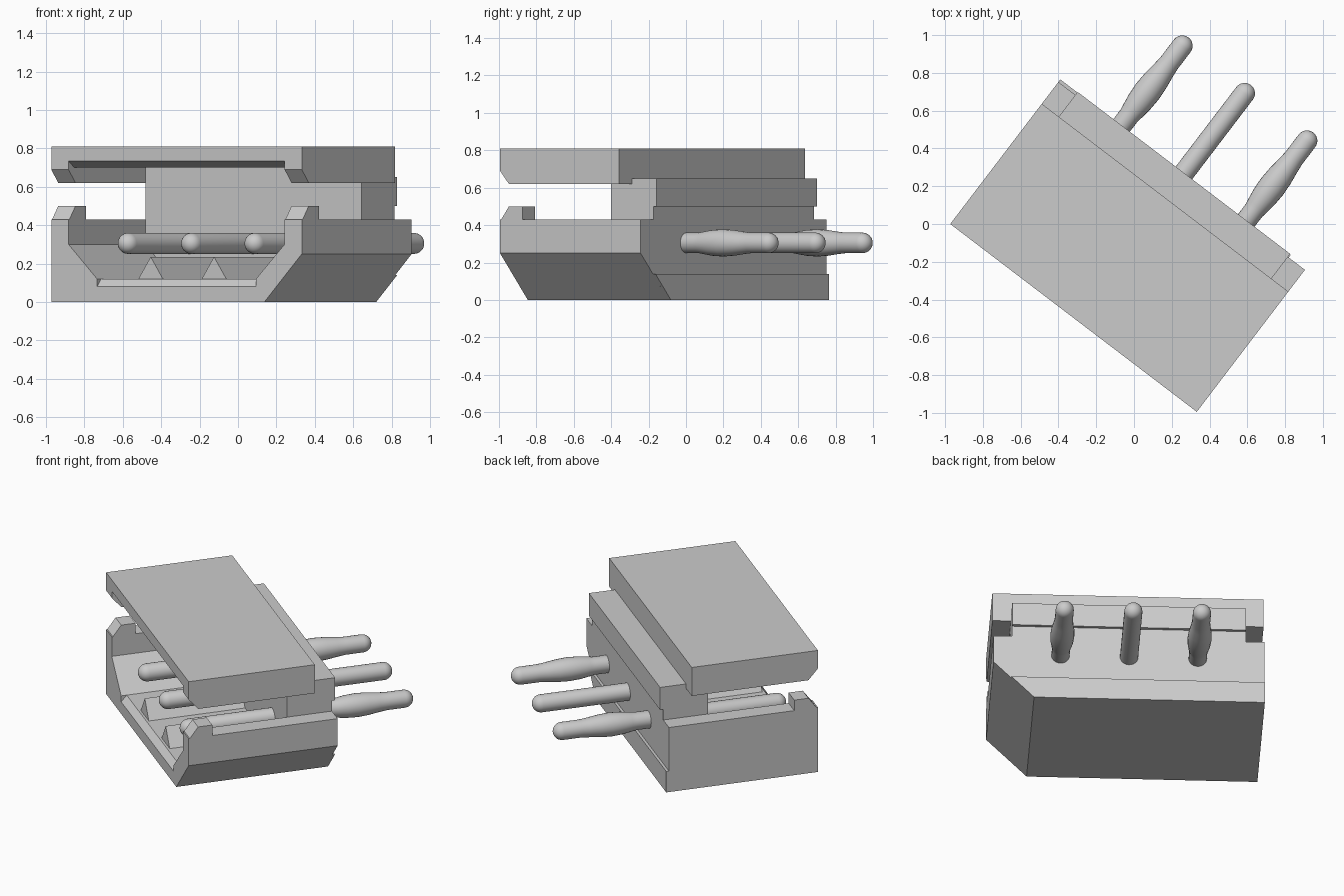
import bpy, bmesh, math
from mathutils import Matrix, Vector

if "Cube" in bpy.data.objects:
    bpy.data.objects.remove(bpy.data.objects["Cube"])

# Local frame: s runs along the front face, t runs towards the back, z up
W = 1.641      # width of the housing
B = 0.113      # side wall thickness
BACK = 0.945   # rear face depth
FRONT = 0.66   # front face of the rear block
FRAME = Matrix.Translation((-0.973, 0, 0)) @ Matrix.Rotation(math.radians(-37.3), 4, 'Z')


def finish(name, bm, smooth=False):
    bmesh.ops.recalc_face_normals(bm, faces=bm.faces)
    bm.transform(FRAME)
    if smooth:
        for f in bm.faces:
            f.smooth = True
    me = bpy.data.meshes.new(name)
    bm.to_mesh(me)
    bm.free()
    ob = bpy.data.objects.new(name, me)
    bpy.context.collection.objects.link(ob)
    return ob


def prism(name, pts, a, b, along='t'):
    """Extrude a profile: (s, z) points along t, or (t, z) points along s."""
    bm = bmesh.new()
    place = (lambda p, d: (p[0], d, p[1])) if along == 't' else (lambda p, d: (d, p[0], p[1]))
    face = bm.faces.new([bm.verts.new(place(p, a)) for p in pts])
    new = bmesh.ops.extrude_face_region(bm, geom=[face])['geom']
    shift = Vector((0, b - a, 0)) if along == 't' else Vector((b - a, 0, 0))
    bmesh.ops.translate(bm, vec=shift, verts=[g for g in new if isinstance(g, bmesh.types.BMVert)])
    return finish(name, bm)


def lathe(name, s, z, profile, seg=24):
    """Spin (t, radius) points about an axis running front to back."""
    bm = bmesh.new()
    rings = []
    for t, r in profile:
        if r < 1e-5:
            rings.append([bm.verts.new((s, t, z))] * seg)
        else:
            rings.append([bm.verts.new((s + r * math.cos(2 * math.pi * i / seg), t,
                                        z + r * math.sin(2 * math.pi * i / seg))) for i in range(seg)])
    for p, q in zip(rings, rings[1:]):
        for i in range(seg):
            j = (i + 1) % seg
            bm.faces.new(list(dict.fromkeys((p[i], p[j], q[j], q[i]))))
    return finish(name, bm, True)


# Lower tray: open channel at the front, solid at the rear
outer = [(0, 0), (W - 0.245, 0), (W, 0.25), (W, 0.43)]
prism("tray", outer + [(W - B, 0.43), (W - B, 0.30), (W - 0.30, 0.12), (W - 0.30, 0.08),
                       (0.30, 0.08), (0.30, 0.12), (B, 0.30), (B, 0.43), (0, 0.43)], 0, FRONT)
prism("tray_rear", outer + [(0, 0.43)], FRONT, BACK)
prism("rear_ledge", [(0, 0), (W - 0.245, 0), (W - 0.108, 0.14), (0, 0.14)], BACK, 0.962)

# Channel floor with a bevelled front edge
prism("tray_floor", [(0, 0.08), (0.035, 0.12), (FRONT, 0.12), (FRONT, 0.08)], 0.30, W - 0.30, 's')

# Triangular dividers between the pins
for side in (-1, 1):
    c = W / 2 + side * 0.2075
    prism("divider", [(c - 0.08, 0.12), (c + 0.08, 0.12), (c, 0.235)], 0.05, FRONT)

# Clips on the tray walls and lips under the lid, left and right
for a in (0, W - B):
    prism("wall_clip", [(0, 0.42), (0.06, 0.50), (0.15, 0.50), (0.15, 0.42)], a, a + B, 's')
    prism("lid_lip", [(0, 0.69), (0.06, 0.62), (0.80, 0.62), (0.80, 0.81), (0, 0.81)], a, a + B, 's')

# Lid
prism("lid", [(0, 0.735), (0.05, 0.70), (0.80, 0.70), (0.80, 0.81), (0, 0.81)], B, W - B, 's')

# Rear block joining tray and lid
prism("rear_block", [(FRONT, 0.43), (BACK, 0.43), (BACK, 0.50), (0.965, 0.50), (0.965, 0.65),
                     (0.80, 0.65), (0.80, 0.70), (FRONT, 0.70)], B, W - B, 's')

# Round-ended pins, the outer two with a swelling behind the block
R = 0.055
caps = [(R * math.sin(k * math.pi / 12), R * math.cos(k * math.pi / 12)) for k in range(7)]
front_cap = [(0.13 - d, r) for d, r in reversed(caps)]
rear_cap = [(1.495 + d, r) for d, r in caps]
bulge = [(1.03, R), (1.06, 0.060), (1.12, 0.069), (1.19, 0.073), (1.26, 0.069), (1.33, 0.060), (1.38, R)]
for k in (-1, 0, 1):
    lathe("pin", W / 2 + k * 0.415, 0.305, front_cap + (bulge if k else []) + rear_cap)
